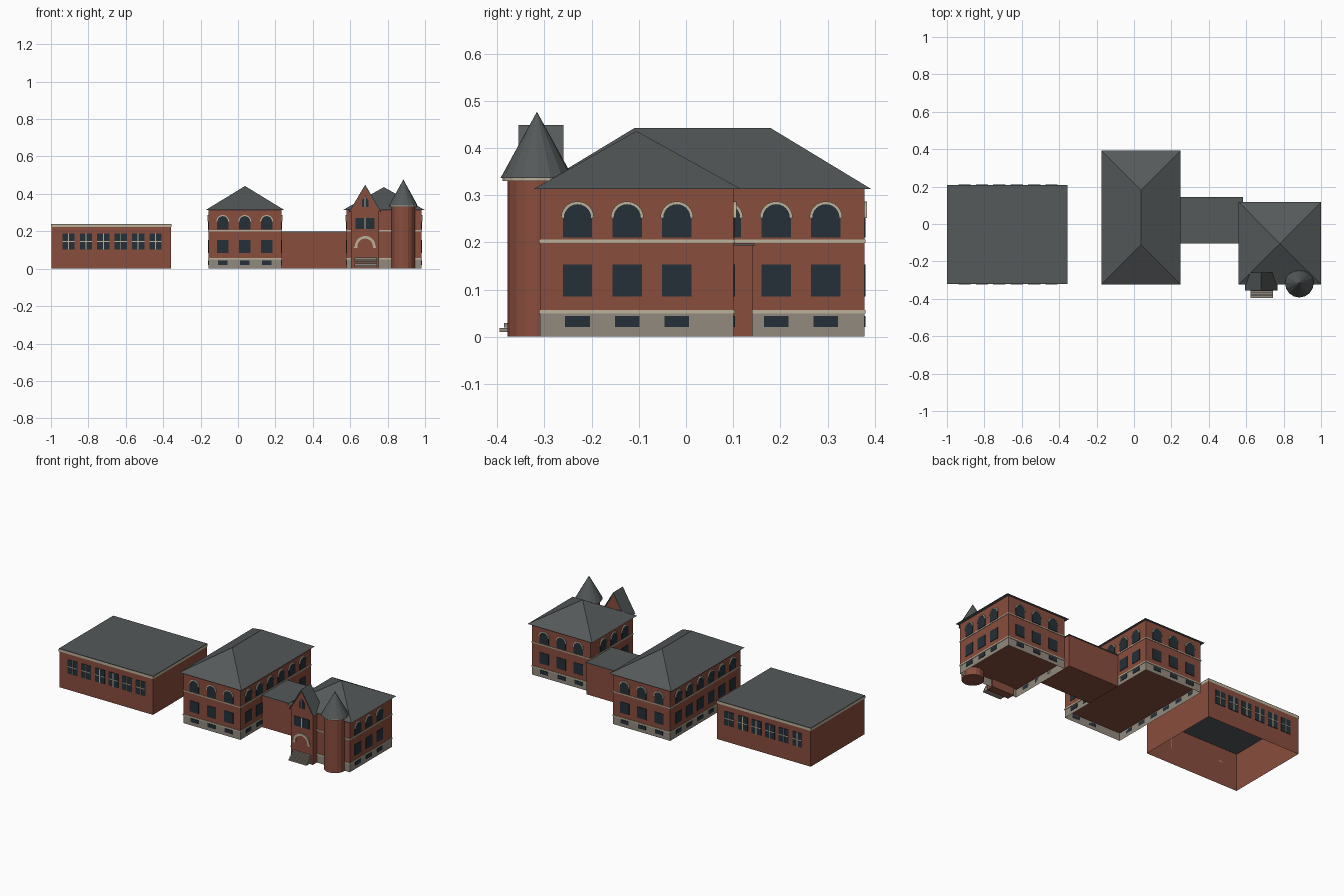
import bpy, bmesh, math
from mathutils import Vector

cube = bpy.data.objects.get("Cube")
if cube:
    bpy.data.objects.remove(cube)


def material(name, rgb):
    m = bpy.data.materials.new(name)
    m.use_nodes = True
    m.diffuse_color = (*rgb, 1)
    m.node_tree.nodes["Principled BSDF"].inputs["Base Color"].default_value = (*rgb, 1)
    return m


BRICK = material("red brick", (0.25, 0.075, 0.047))
SLATE = material("grey slate", (0.09, 0.1, 0.102))
GLASS = material("dark glass", (0.018, 0.029, 0.04))
CREAM = material("cream trim", (0.5, 0.44, 0.32))
STONE = material("base stone", (0.29, 0.255, 0.21))


def finish(bm, name, mat):
    bmesh.ops.recalc_face_normals(bm, faces=bm.faces)
    me = bpy.data.meshes.new(name)
    bm.to_mesh(me)
    bm.free()
    me.materials.append(mat)
    ob = bpy.data.objects.new(name, me)
    bpy.context.collection.objects.link(ob)
    return ob


def box(name, mat, x, y, z, grow=0, open_bottom=False, open_top=False):
    bm = bmesh.new()
    bmesh.ops.create_cube(bm, size=1)
    for v in bm.verts:
        v.co = ((x[0] + x[1]) / 2 + v.co.x * (x[1] - x[0] + 2 * grow),
                (y[0] + y[1]) / 2 + v.co.y * (y[1] - y[0] + 2 * grow),
                (z[0] + z[1]) / 2 + v.co.z * (z[1] - z[0]))
    bm.normal_update()
    gone = [f for f in bm.faces if (open_bottom and f.normal.z < -0.5) or (open_top and f.normal.z > 0.5)]
    bmesh.ops.delete(bm, geom=gone, context='FACES')
    return finish(bm, name, mat)


class Wall:
    """A vertical plane: u runs along it, n points outward."""

    def __init__(self, side, at):
        self.n = Vector({"front": (0, -1, 0), "back": (0, 1, 0), "left": (1, 0, 0), "right": (-1, 0, 0)}[side])
        self.u = Vector((0, 1, 0)) if side in ("left", "right") else Vector((1, 0, 0))
        self.origin = (self.u.yxz * at)

    def plates(self, name, mat, outlines, depth=0.003, start=0.0):
        bm = bmesh.new()
        for pts in outlines:
            rings = []
            for d in (start, start + depth):
                rings.append([bm.verts.new(self.origin + self.u * a + Vector((0, 0, z)) + self.n * d)
                              for a, z in pts])
            low, high = rings
            bm.faces.new(low)
            bm.faces.new(high)
            for i in range(len(pts)):
                j = (i + 1) % len(pts)
                bm.faces.new((low[i], low[j], high[j], high[i]))
        return finish(bm, name, mat)


def rect(c, w, z0, z1):
    return [(c - w / 2, z0), (c + w / 2, z0), (c + w / 2, z1), (c - w / 2, z1)]


def arc(c, z, r, n=12):
    return [(c + r * math.cos(math.pi * i / n), z + r * math.sin(math.pi * i / n)) for i in range(n + 1)]


def arch(c, w, z0, spring):
    return [(c - w / 2, z0), (c + w / 2, z0)] + arc(c, spring, w / 2)


def arch_ring(c, spring, inner, outer):
    return arc(c, spring, outer) + arc(c, spring, inner)[::-1]


def facade(name, side, at, centres):
    """Three rows of windows: basement, square and arched."""
    w = Wall(side, at)
    w.plates(name + "_basement_windows", GLASS, [rect(c, 0.052, 0.021, 0.044) for c in centres])
    w.plates(name + "_lower_windows", GLASS, [rect(c, 0.062, 0.085, 0.153) for c in centres])
    w.plates(name + "_arched_windows", GLASS, [arch(c, 0.062, 0.21, 0.253) for c in centres])
    w.plates(name + "_window_arches", CREAM, [arch_ring(c, 0.252, 0.029, 0.035) for c in centres], 0.006)


def hip_roof(name, x, y, z0, z1, ridge):
    bm = bmesh.new()
    e = [bm.verts.new((a, b, z0)) for a, b in ((x[0], y[0]), (x[1], y[0]), (x[1], y[1]), (x[0], y[1]))]
    mid = (x[0] + x[1]) / 2
    f = bm.verts.new((mid, ridge[0], z1))
    b = bm.verts.new((mid, ridge[1], z1)) if ridge[1] > ridge[0] else f
    bm.faces.new(e)
    bm.faces.new((e[0], e[1], f))
    bm.faces.new((e[2], e[3], b))
    for p, q in ((e[1], e[2]), (e[3], e[0])):
        bm.faces.new((p, q, b, f) if p is e[1] and b is not f else
                     (p, q, f, b) if b is not f else (p, q, f))
    return finish(bm, name, SLATE)


def block(name, x, y):
    box(name + "_base", STONE, x, y, (0, 0.05), open_bottom=True, open_top=True)
    box(name + "_walls", BRICK, x, y, (0.048, 0.316))
    box(name + "_base_belt", CREAM, x, y, (0.049, 0.057), 0.003)
    box(name + "_upper_belt", CREAM, x, y, (0.199, 0.206), 0.003)


def round_part(name, mat, r1, r2, z0, z1, at=(0.884, -0.316), sides=16):
    bm = bmesh.new()
    bmesh.ops.create_cone(bm, cap_ends=True, segments=sides, radius1=r1, radius2=r2, depth=z1 - z0)
    bmesh.ops.remove_doubles(bm, verts=bm.verts, dist=1e-5)
    bmesh.ops.translate(bm, verts=bm.verts, vec=(*at, (z0 + z1) / 2))
    return finish(bm, name, mat)


# Main hall
HX, HY = (-0.157, 0.233), (-0.309, 0.378)
block("hall", HX, HY)
hip_roof("hall_roof", (-0.174, 0.249), (-0.323, 0.393), 0.313, 0.442, (-0.11, 0.18))
long_row = [-0.23 + 0.1053 * i for i in range(6)]
short_row = [0.036 + 0.117 * i for i in (-1, 0, 1)]
facade("hall_front", "front", HY[0], short_row)
facade("hall_back", "back", HY[1], short_row)
facade("hall_left", "left", HX[1], long_row)
facade("hall_right", "right", HX[0], long_row)

# Entrance wing
WX, WY = (0.58, 0.98), (-0.309, 0.101)
block("wing", WX, WY)
hip_roof("wing_roof", (0.56, 1.0), (-0.323, 0.117), 0.313, 0.436, (-0.105, -0.105))
facade("wing_back", "back", WY[1], [0.78 + 0.117 * i for i in (-1, 0, 1)])
facade("wing_left", "left", WX[1], long_row[:3])
facade("wing_right", "right", WX[0], long_row[:3])

# Link between hall and wing
box("link_walls", BRICK, (HX[1], WX[0]), (-0.1, 0.141), (0, 0.193))
box("link_roof", SLATE, (HX[1], WX[0]), (-0.1, 0.141), (0.193, 0.198), 0.004)

# Gabled entrance
EX, EC, EY = (0.605, 0.755), 0.68, -0.348
porch = Wall("front", EY)
box("entrance_walls", BRICK, EX, (EY, -0.3), (0, 0.312))
porch.plates("entrance_gable", BRICK, [[(EX[0], 0.312), (EX[1], 0.312), (EC, 0.438)]], 0.084, -0.084)
porch.plates("entrance_roof", SLATE, [[(EC - 0.086, 0.304), (EC, 0.449), (EC + 0.086, 0.304),
                                       (EC + 0.08, 0.304), (EC, 0.438), (EC - 0.08, 0.304)]], 0.095, -0.088)
porch.plates("entrance_windows", GLASS, [rect(EC, 0.102, 0.213, 0.271),
                                         [(EC - 0.018, 0.33), (EC + 0.018, 0.33), (EC + 0.018, 0.365),
                                          (EC, 0.388), (EC - 0.018, 0.365)]])
porch.plates("entrance_mullions", CREAM, [rect(EC, 0.006, 0.213, 0.271), rect(EC, 0.005, 0.33, 0.384)], 0.005)
porch.plates("entrance_arch", CREAM, [arch_ring(EC, 0.12, 0.041, 0.055)]
             + [rect(EC + s * 0.05, 0.018, 0.11, 0.12) for s in (-1, 1)], 0.006)
for i in range(5):
    z = 0.01 * (i + 1)
    box(f"entrance_step_{i + 1}", STONE, (0.622, 0.744), (-0.395 + 0.009 * i, EY), (z, z + 0.009))

# Corner turret
round_part("turret_wall", BRICK, 0.062, 0.062, 0, 0.331)
round_part("turret_trim", CREAM, 0.073, 0.073, 0.33, 0.338)
round_part("turret_roof", SLATE, 0.077, 0, 0.337, 0.477)

# Detached annex
AX, AY = (-0.997, -0.358), (-0.318, 0.207)
box("annex_walls", BRICK, AX, AY, (0, 0.23), open_bottom=True, open_top=True)
box("annex_cornice", CREAM, AX, AY, (0.222, 0.236), 0.003, open_bottom=True, open_top=True)
box("annex_roof", SLATE, AX, AY, (0.232, 0.24), 0.002)
annex_row = [-0.906 + 0.093 * i for i in range(6)]
for side, at in (("front", AY[0]), ("back", AY[1])):
    w = Wall(side, at)
    w.plates(f"annex_{side}_windows", GLASS, [rect(c, 0.066, 0.102, 0.188) for c in annex_row])
    w.plates(f"annex_{side}_mullions", CREAM, [rect(c, 0.005, 0.102, 0.188) for c in annex_row]
             + [rect(c, 0.066, 0.143, 0.148) for c in annex_row], 0.005)
